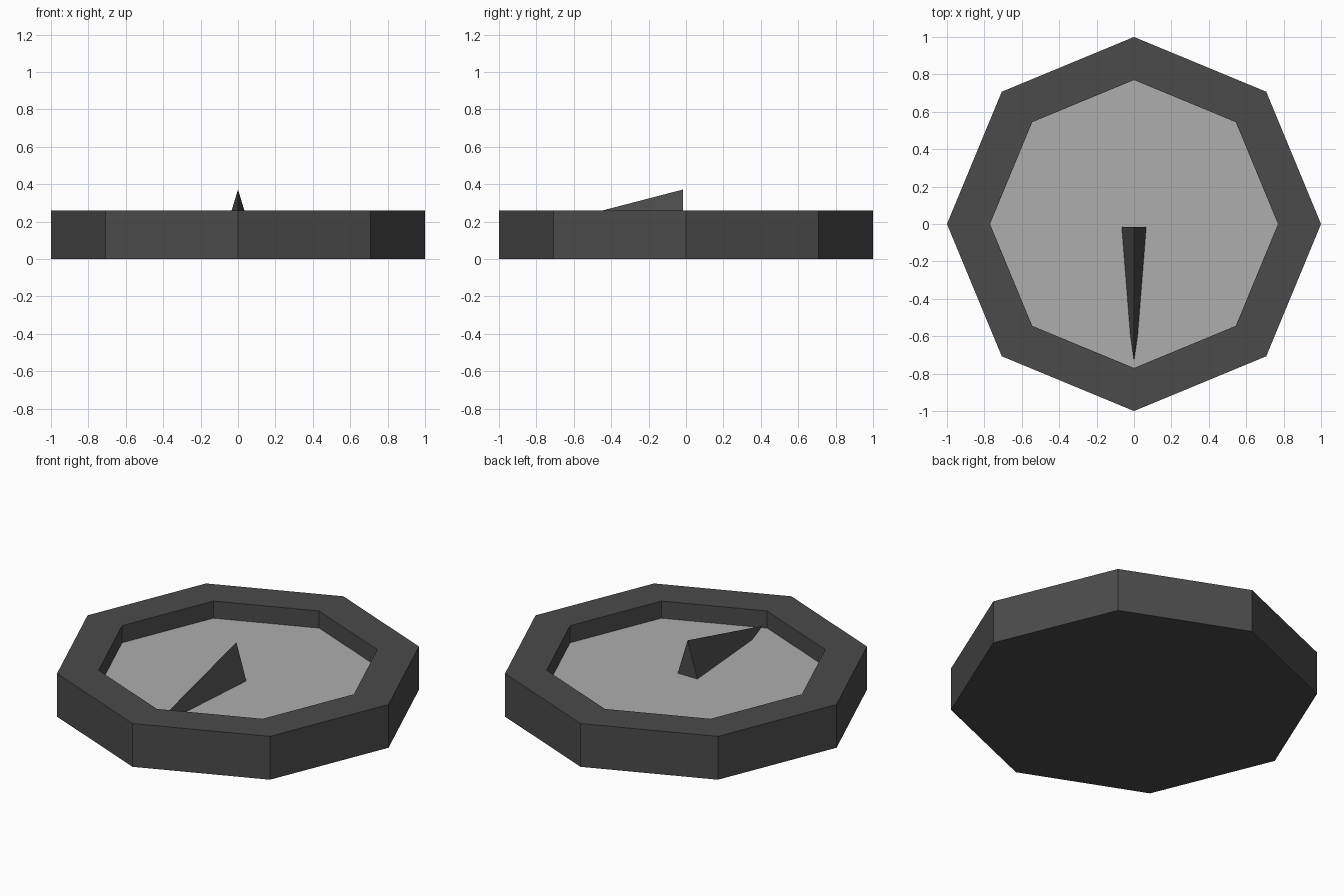
import bpy, bmesh
from mathutils import Matrix

if "Cube" in bpy.data.objects:
    bpy.data.objects.remove(bpy.data.objects["Cube"])


def material(name, value):
    m = bpy.data.materials.new(name)
    m.diffuse_color = (value, value, value, 1)
    m.use_nodes = True
    m.node_tree.nodes["Principled BSDF"].inputs["Base Color"].default_value = m.diffuse_color
    return m


def finish(name, bm, *mats):
    bmesh.ops.recalc_face_normals(bm, faces=bm.faces)
    me = bpy.data.meshes.new(name)
    bm.to_mesh(me)
    bm.free()
    for m in mats:
        me.materials.append(m)
    ob = bpy.data.objects.new(name, me)
    bpy.context.collection.objects.link(ob)
    return ob


dark = material("dark_stone", 0.07)
light = material("light_stone", 0.42)
HEIGHT, FLOOR, INNER = 0.26, 0.157, 0.77

# Octagonal dial base with a recessed pale face
bm = bmesh.new()
bmesh.ops.create_cone(bm, cap_ends=True, segments=8, radius1=1, radius2=1, depth=HEIGHT,
                      matrix=Matrix.Translation((0, 0, HEIGHT / 2)))
top = max(bm.faces, key=lambda f: f.calc_center_median().z)
bmesh.ops.inset_region(bm, faces=[top], thickness=0.1)
for v in top.verts:
    v.co.xy = v.co.xy.normalized() * INNER
result = bmesh.ops.extrude_discrete_faces(bm, faces=[top])
dial_face = result["faces"][0]
for v in dial_face.verts:
    v.co.z = FLOOR
dial_face.material_index = 1
finish("dial_base", bm, dark, light)

# Pointer: a slim three-sided pyramid lying on its side, sunk into the face
bm = bmesh.new()
back = [bm.verts.new(p) for p in ((0, -0.015, 0.372), (-0.104, -0.015, 0.03), (0.104, -0.015, 0.03))]
tip = bm.verts.new((0, -0.73, 0.186))
bm.faces.new(back)
for i in range(3):
    bm.faces.new((back[i], back[(i + 1) % 3], tip))
finish("pointer", bm, dark)
